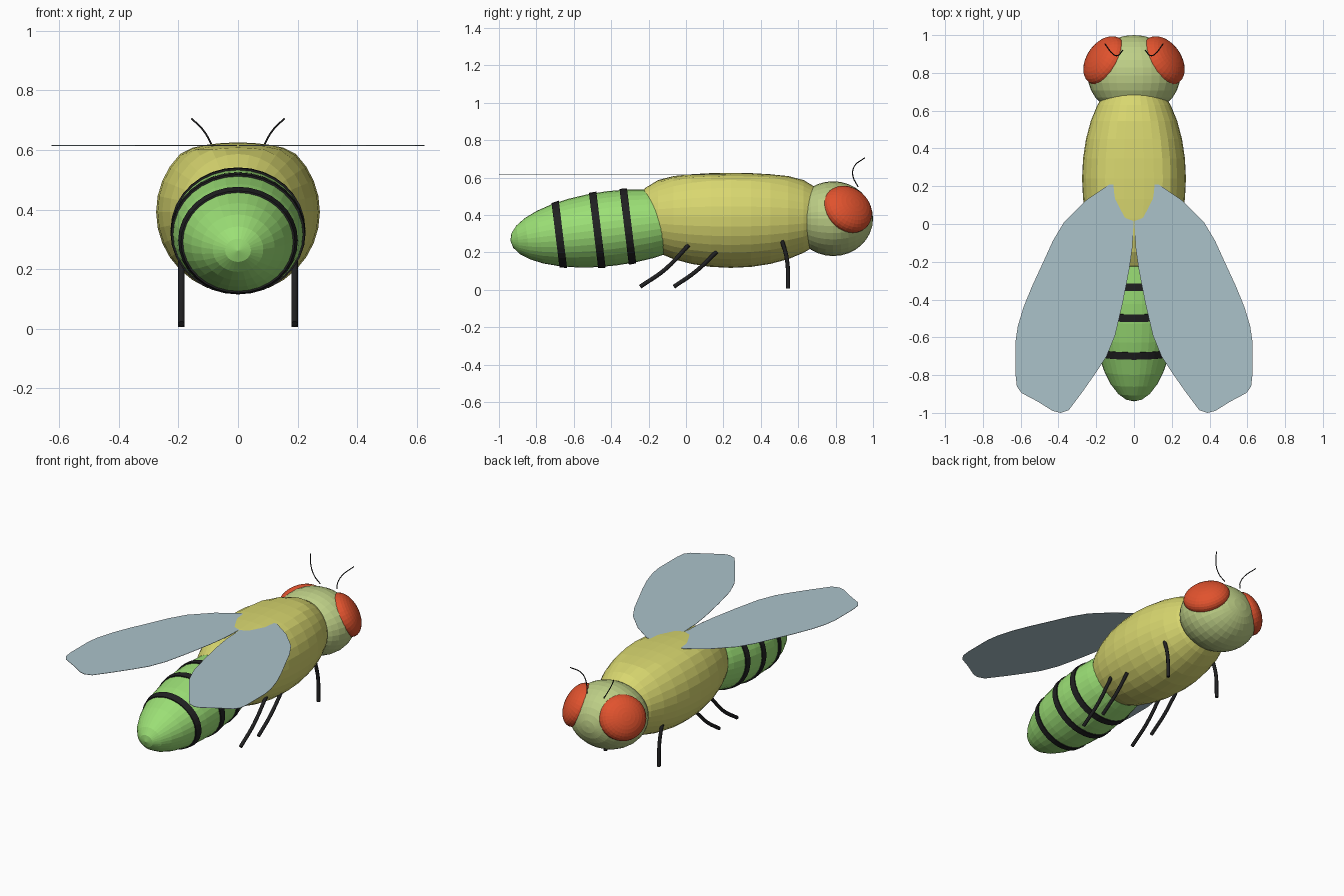
import bpy, bmesh, math
from mathutils import Matrix, Vector

if "Cube" in bpy.data.objects:
    bpy.data.objects.remove(bpy.data.objects["Cube"])


def material(name, rgb):
    m = bpy.data.materials.new(name)
    m.diffuse_color = (*rgb, 1)
    m.use_nodes = True
    m.node_tree.nodes["Principled BSDF"].inputs["Base Color"].default_value = m.diffuse_color
    return m


YELLOW = material("yellow", (0.69, 0.68, 0.16))
GREEN = material("bright green", (0.33, 0.74, 0.18))
SAGE = material("pale green", (0.51, 0.62, 0.24))
RED = material("orange red", (0.75, 0.085, 0.027))
BLACK = material("black", (0.015, 0.015, 0.016))
WING = material("pale blue", (0.41, 0.54, 0.59))


def make_object(name, bm, mat):
    bmesh.ops.recalc_face_normals(bm, faces=bm.faces[:])
    mesh = bpy.data.meshes.new(name)
    bm.to_mesh(mesh)
    bm.free()
    mesh.materials.append(mat)
    ob = bpy.data.objects.new(name, mesh)
    bpy.context.collection.objects.link(ob)
    return ob


def frame(center, ax, ay, az):
    """Matrix with the given scaled axes as columns."""
    m = Matrix((ax, ay, az)).transposed().to_4x4()
    m.translation = center
    return m


def ellipsoid(name, matrix, mat):
    # poles lie on the local z axis
    bm = bmesh.new()
    bmesh.ops.create_uvsphere(bm, u_segments=32, v_segments=16, radius=1, matrix=matrix)
    return make_object(name, bm, mat)


def tube(name, points, radius, mat, smooth=True):
    cu = bpy.data.curves.new(name, 'CURVE')
    cu.dimensions = '3D'
    cu.bevel_depth = radius
    cu.bevel_resolution = 2
    cu.resolution_u = 5
    cu.use_fill_caps = True
    sp = cu.splines.new('BEZIER')
    sp.bezier_points.add(len(points) - 1)
    for bp, p in zip(sp.bezier_points, points):
        bp.co = p
        bp.handle_left_type = bp.handle_right_type = 'AUTO'
    cu.materials.append(mat)
    ob = bpy.data.objects.new(name, cu)
    bpy.context.collection.objects.link(ob)
    return ob


X = Vector((1, 0, 0))

# Thorax: long ellipsoid with a flattened back
thorax = ellipsoid("thorax", frame((0, 0.24, 0.392), X * 0.275,
                                   Vector((0, 0, -0.275)), Vector((0, 0.55, 0))), YELLOW)
for v in thorax.data.vertices:
    if v.co.z > 0.6:
        v.co.z = 0.6 + (v.co.z - 0.6) * 0.38

# Abdomen: tilted ellipsoid
TILT = math.radians(7)
axis = Vector((0, math.cos(TILT), math.sin(TILT)))
up = Vector((0, -math.sin(TILT), math.cos(TILT)))
CENTER = Vector((0, -0.4, 0.328))
LENGTH, WIDE, HIGH = 0.543, 0.222, 0.2
ellipsoid("abdomen", frame(CENTER, X * WIDE, -up * HIGH, axis * LENGTH), GREEN)

# Abdomen stripes: thin raised hoops following the body
for i, offset in enumerate((-0.28, -0.075, 0.09)):
    bm = bmesh.new()
    loops = []
    for d, lift in ((-0.02, -0.01), (-0.02, 0.006), (0.02, 0.006), (0.02, -0.01)):
        t = offset + d
        s = math.sqrt(1 - (t / LENGTH) ** 2)
        loop = []
        for k in range(32):
            a = math.tau * k / 32
            loop.append(bm.verts.new(CENTER + axis * t
                                     + X * math.cos(a) * (WIDE * s + lift)
                                     + up * math.sin(a) * (HIGH * s + lift)))
        loops.append(loop)
    for j in range(4):
        a, b = loops[j], loops[(j + 1) % 4]
        for k in range(32):
            n = (k + 1) % 32
            bm.faces.new((a[k], a[n], b[n], b[k]))
    make_object(f"abdomen_stripe_{i + 1}", bm, BLACK)

# Head
ellipsoid("head", frame((0, 0.787, 0.38), X * 0.245,
                        Vector((0, 0, -0.2)), Vector((0, 0.213, 0))), SAGE)

wing_outline = [(0.0, 0.2), (0.13, 0.21), (0.255, 0.125), (0.37, 0.01), (0.43, -0.09),
                (0.48, -0.2), (0.54, -0.33), (0.585, -0.44), (0.615, -0.54), (0.627, -0.62),
                (0.627, -0.8), (0.62, -0.86), (0.595, -0.895), (0.51, -0.94), (0.43, -0.99),
                (0.39, -1.0), (0.345, -0.985), (0.27, -0.885), (0.2, -0.785), (0.145, -0.7),
                (0.1, -0.59), (0.06, -0.42), (0.025, -0.24), (0.008, -0.12), (0.003, 0.0)]
legs = {
    "front_leg": [(0.51, 0.275), (0.54, 0.16), (0.546, 0.006)],
    "middle_leg": [(0.165, 0.205), (0.055, 0.1), (-0.065, 0.016)],
    "hind_leg": [(0.015, 0.24), (-0.11, 0.11), (-0.245, 0.016)],
}

for side, s in (("right", 1), ("left", -1)):
    # Eye: flattened ellipsoid facing forward, outward and up
    normal = Vector((s * 0.72, 0.5, 0.48)).normalized()
    long = Vector((-s * 0.57, 0.82, 0))
    long = (long - normal * long.dot(normal)).normalized()
    cross = normal.cross(long)
    ellipsoid(f"{side}_eye", frame((s * 0.155, 0.865, 0.43), long * 0.143,
                                   cross * 0.137, normal * 0.08), RED)

    # Antenna
    tube(f"{side}_antenna", [(s * 0.06, 0.92, 0.55), (s * 0.085, 0.892, 0.61),
                             (s * 0.112, 0.9, 0.66), (s * 0.155, 0.955, 0.705)], 0.003, BLACK)

    # Legs
    for name, path in legs.items():
        tube(f"{side}_{name}", [(s * 0.19, y, z) for y, z in path], 0.011, BLACK)

    # Wing: thin flat sheet
    bm = bmesh.new()
    bm.faces.new([bm.verts.new((s * x, y, 0.615)) for x, y in wing_outline])
    wing = make_object(f"{side}_wing", bm, WING)
    mod = wing.modifiers.new("thickness", 'SOLIDIFY')
    mod.thickness = 0.002
    mod.offset = 0
